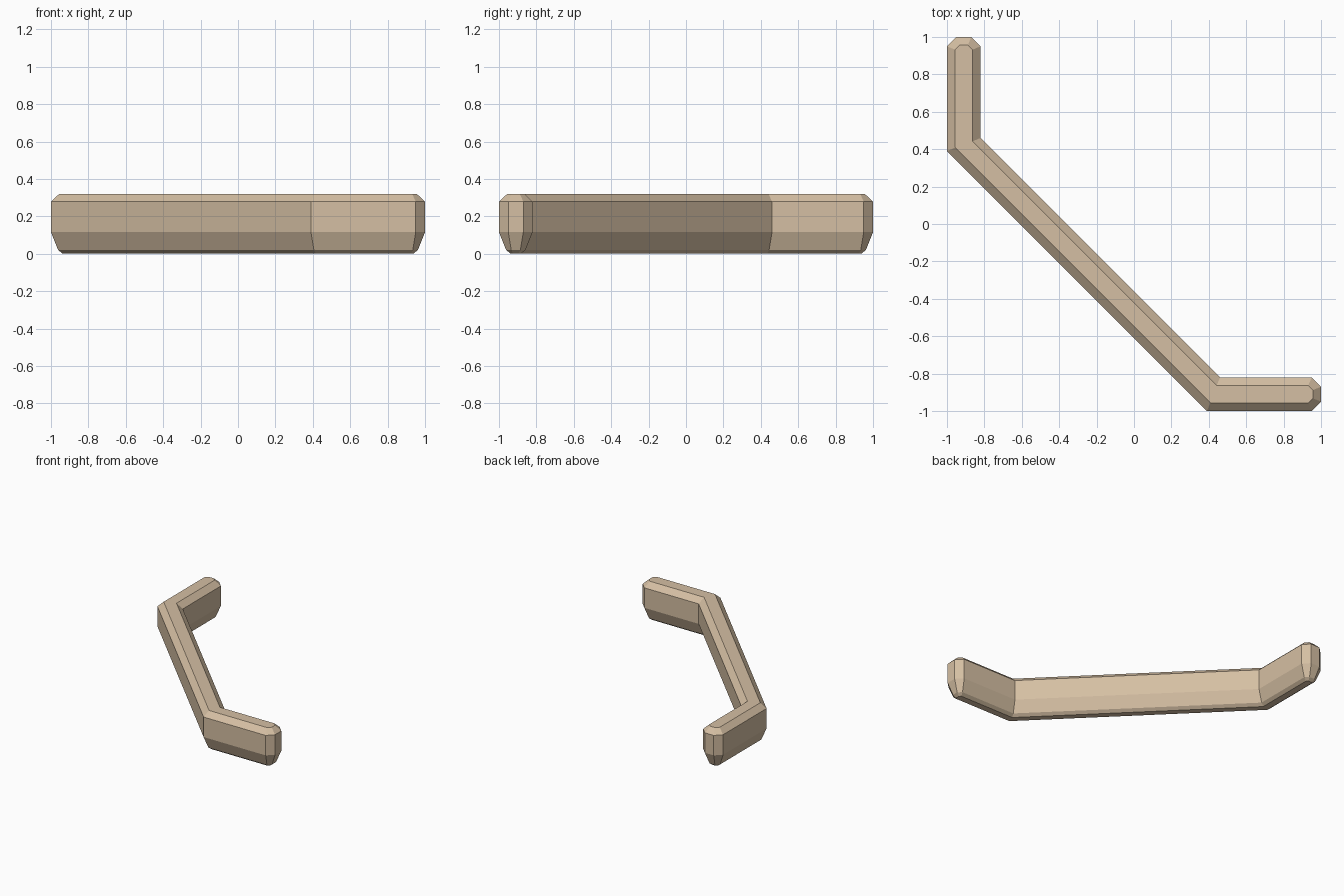
import bpy
import bmesh
from mathutils import Vector

if "Cube" in bpy.data.objects:
    bpy.data.objects.remove(bpy.data.objects["Cube"])

# Plan outline: one half, then the other mirrored across the line y = x
half = [(0.39, -1), (0.95, -1), (1, -0.95), (1, -0.87), (0.95, -0.82), (0.46, -0.82)]
outline = [Vector(p) for p in half + [(y, x) for x, y in reversed(half)]]

# Bevel profile from base to top: (height, inset)
levels = [(0, 0.063), (0.02, 0.038), (0.115, 0), (0.278, 0), (0.32, 0.044)]


def inset(points, d):
    """Mitred inward offset of a counter-clockwise outline."""
    result = []
    for i, p in enumerate(points):
        a = (p - points[i - 1]).normalized()
        b = (points[(i + 1) % len(points)] - p).normalized()
        na, nb = Vector((-a.y, a.x)), Vector((-b.y, b.x))
        result.append(p + (na + nb) * d / (1 + na.dot(nb)))
    return result


# Bent rail: stacked outline rings, bridged and capped
bm = bmesh.new()
rings = [[bm.verts.new((p.x, p.y, z)) for p in inset(outline, d)] for z, d in levels]
n = len(outline)
for low, high in zip(rings, rings[1:]):
    for i in range(n):
        j = (i + 1) % n
        bm.faces.new((low[i], low[j], high[j], high[i]))
bm.faces.new(rings[-1])
bm.faces.new(rings[0][::-1])
bm.normal_update()

mesh = bpy.data.meshes.new("bent_rail")
bm.to_mesh(mesh)
bm.free()

tan = bpy.data.materials.new("warm_tan")
tan.diffuse_color = (0.665, 0.521, 0.366, 1)
tan.use_nodes = True
tan.node_tree.nodes["Principled BSDF"].inputs["Base Color"].default_value = tan.diffuse_color
mesh.materials.append(tan)

rail = bpy.data.objects.new("bent_rail", mesh)
bpy.context.collection.objects.link(rail)
